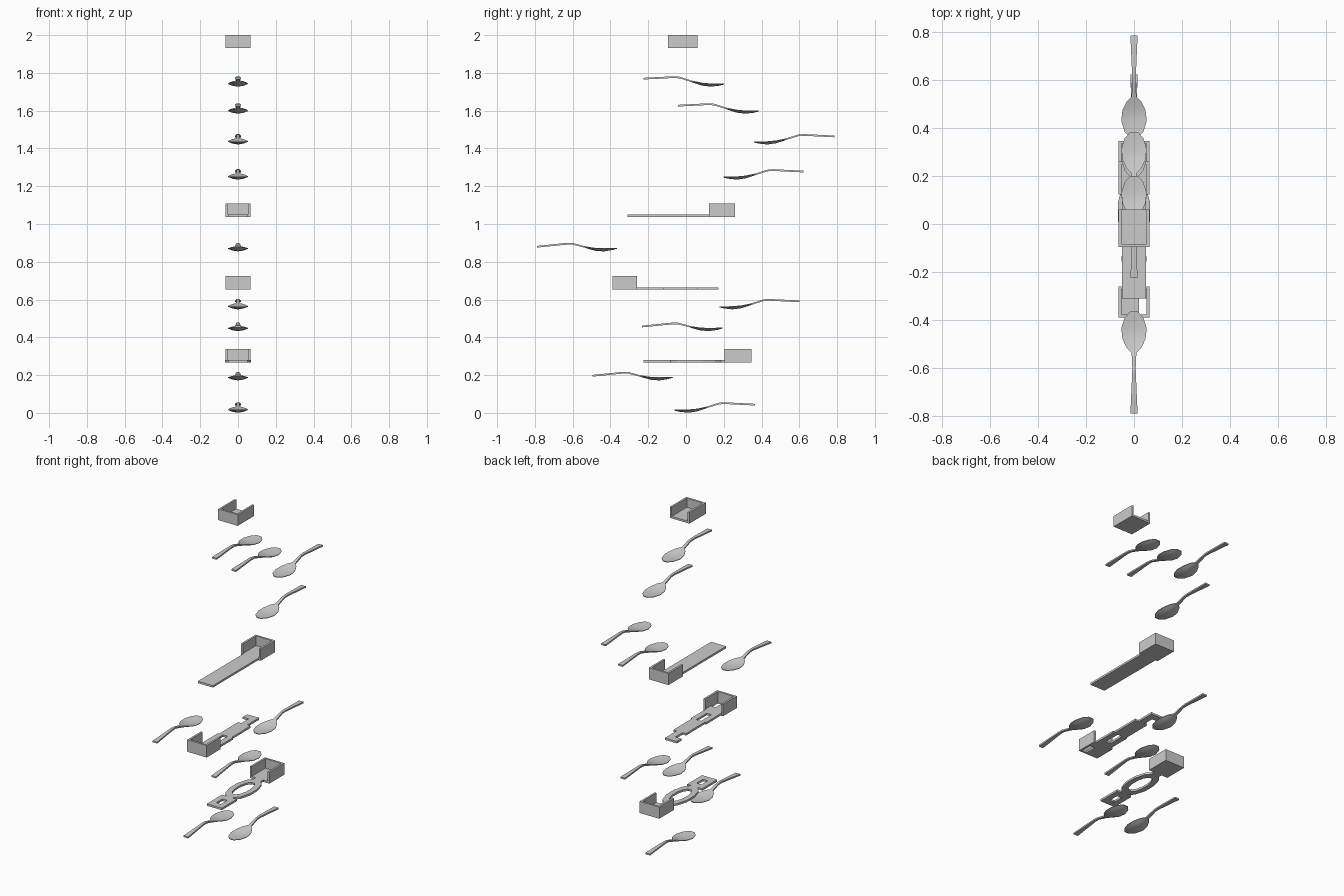
import bpy, bmesh, math

if "Cube" in bpy.data.objects:
    bpy.data.objects.remove(bpy.data.objects["Cube"])


def finish(name, bm, smooth=False):
    bmesh.ops.recalc_face_normals(bm, faces=bm.faces)
    me = bpy.data.meshes.new(name)
    bm.to_mesh(me)
    bm.free()
    ob = bpy.data.objects.new(name, me)
    bpy.context.collection.objects.link(ob)
    if smooth:
        bpy.ops.object.select_all(action='DESELECT')
        ob.select_set(True)
        bpy.context.view_layer.objects.active = ob
        bpy.ops.object.shade_smooth_by_angle(angle=math.radians(30))
    return ob


def add_box(bm, x0, x1, y0, y1, z0, z1):
    vs = bmesh.ops.create_cube(bm, size=1)['verts']
    for v in vs:
        v.co.x = x0 if v.co.x < 0 else x1
        v.co.y = y0 if v.co.y < 0 else y1
        v.co.z = z0 if v.co.z < 0 else z1


# Distance from tip, half width, rim height, underside height
SECTIONS = [(0, .016, .016, .011), (.025, .039, .016, .005), (.07, .053, .017, 0),
            (.115, .048, .021, .006), (.15, .031, .028, .017), (.172, .010, .033, .025),
            (.235, .007, .053, .044), (.265, .008, .055, .046), (.425, .015, .047, .038)]


def spoon(name, tip, z, direction, tilt=0):
    bm = bmesh.new()
    rings = []
    for t, w, top, low in SECTIONS:
        y = tip + direction * t
        dz = z - tilt * (t - .065)
        # shallow dished upper face in the bowl, flat on the handle
        dish = min(top, low + .010) if t < .17 else top
        side = top - .003 if t < .17 else low
        pts = [(-w, top), (-w * .55, (top + dish * 2) / 3), (0, dish),
               (w * .55, (top + dish * 2) / 3), (w, top),
               (w, side), (w * .55, (side + low * 2) / 3), (0, low),
               (-w * .55, (side + low * 2) / 3), (-w, side)]
        rings.append([bm.verts.new((px, y, pz + dz)) for px, pz in pts])
    for a, b in zip(rings, rings[1:]):
        for i in range(10):
            j = (i + 1) % 10
            bm.faces.new((a[i], a[j], b[j], b[i]))
    bm.faces.new(rings[0])
    bm.faces.new(rings[-1])
    finish(name, bm, True)


# Spoons: tip y, base z, handle direction, tilt
for i, s in enumerate([(-.06, .001, 1), (-.07, .172, -1, .05), (.193, .433, -1, .05),
                       (.177, .548, 1), (-.365, .855, -1, .05), (.198, 1.235, 1),
                       (.36, 1.421, 1), (.383, 1.584, -1), (.2, 1.727, -1)]):
    spoon(f"spoon_{i + 1}", *s)


def tray(name, y0, y1, z0, z1, open_dir, floor=True):
    """Three-walled box open toward open_dir along y."""
    bm = bmesh.new()
    w, t = .065, .012
    wy0, wy1 = (y0 + t, y1) if open_dir > 0 else (y0, y1 - t)
    add_box(bm, -w, -w + t, wy0, wy1, z0, z1)
    add_box(bm, w - t, w, wy0, wy1, z0, z1)
    if open_dir > 0:
        add_box(bm, -w, w, y0, y0 + t, z0, z1)
    else:
        add_box(bm, -w, w, y1 - t, y1, z0, z1)
    if floor:
        add_box(bm, -w + t, w - t, wy0, wy1, z0, z0 + t)
    finish(name, bm)


def plate(name, rects, z0, z1):
    bm = bmesh.new()
    for r in rects:
        add_box(bm, *r, z0, z1)
    finish(name, bm)


# Open trays
tray("top_tray", -.095, .06, 1.933, 2.0, 1)
tray("plain_tray", .122, .26, 1.038, 1.108, -1)
tray("notched_tray", -.39, -.26, .652, .724, 1, floor=False)
tray("ring_tray", .205, .347, .267, .337, -1)

# Handles of the trays
plate("plain_handle", [(-.05, .05, -.31, .125)], 1.038, 1.05)
plate("notched_handle", [
    (-.053, .02, -.378, -.27), (.02, .053, -.31, -.27),
    (-.05, -.016, -.27, -.12), (.016, .05, -.27, -.12), (-.016, .016, -.27, -.22),
    (-.042, .042, -.12, .06), (-.02, .02, .06, .13), (-.06, .02, .13, .172)], .652, .664)
plate("slotted_handle_end", [
    (-.05, -.016, -.225, -.083), (.016, .05, -.225, -.083),
    (-.016, .016, -.225, -.185), (-.016, .016, -.125, -.083)], .268, .28)
plate("ring_neck", [(-.025, .025, .186, .207)], .268, .28)

# Oval ring between the slotted end and the tray
bm = bmesh.new()
N = 12
loops = []
for rx, ry, z in ((.07, .142, .268), (.07, .142, .28), (.038, .092, .28), (.038, .092, .268)):
    loops.append([bm.verts.new((rx * math.cos(a), .052 + ry * math.sin(a), z))
                  for a in (math.tau * (i + .5) / N for i in range(N))])
for k in range(4):
    a, b = loops[k], loops[(k + 1) % 4]
    for i in range(N):
        j = (i + 1) % N
        bm.faces.new((a[i], a[j], b[j], b[i]))
finish("handle_ring", bm)
